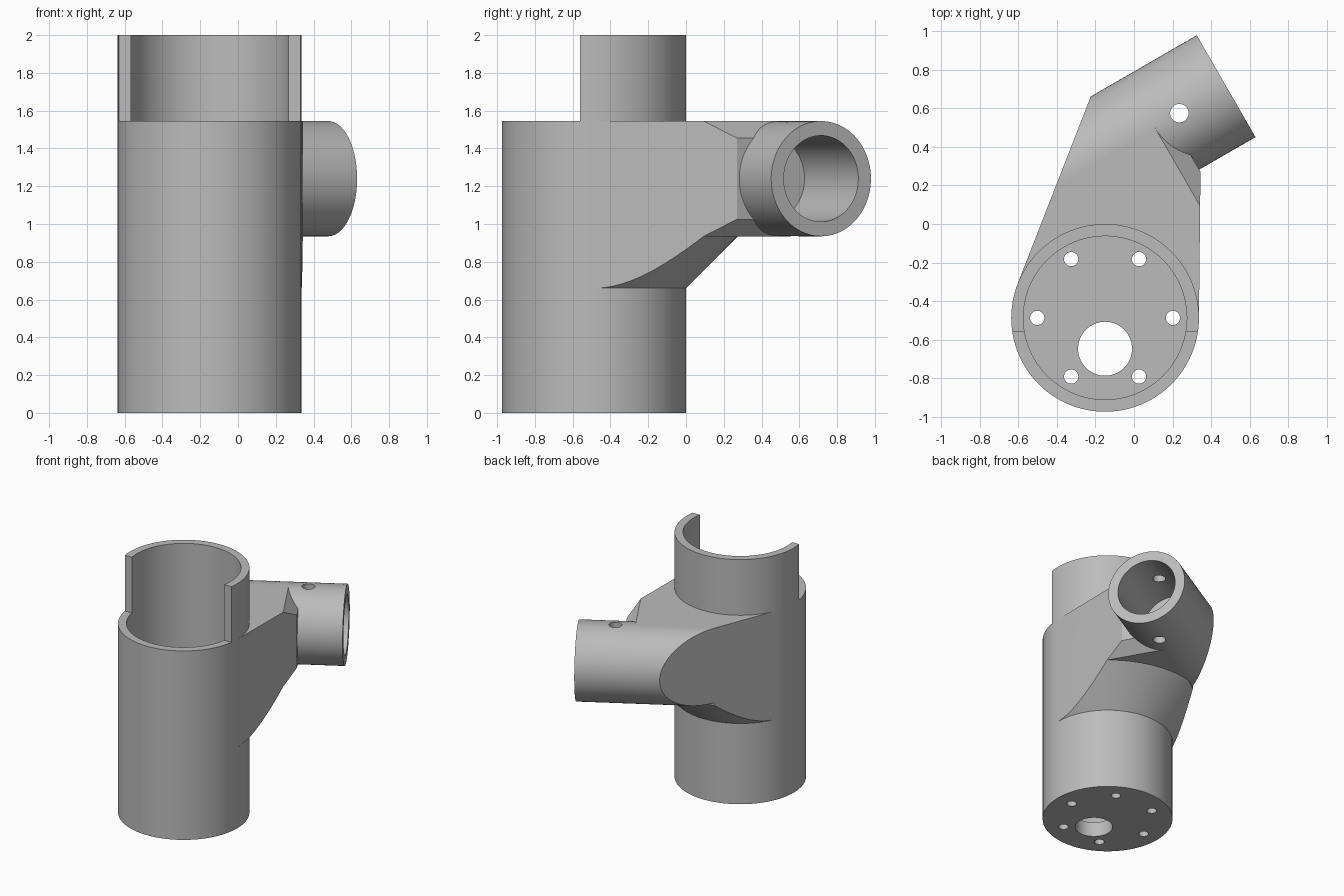
import bpy, bmesh
from math import sin, cos, acos, atan2, radians
from mathutils import Vector, Matrix

cube = bpy.data.objects.get("Cube")
if cube:
    bpy.data.objects.remove(cube, do_unlink=True)

# Main dimensions
CENTRE = Vector((-0.15, -0.487, 0))
R, BORE, RIM_Z, TOP_Z, FLOOR = 0.487, 0.424, 1.545, 2.0, 0.12
TUBE_R, TUBE_BORE = 0.305, 0.228
ARM_Z = RIM_Z - 2 * TUBE_R
AXIS = Vector((cos(radians(30)), sin(radians(30)), 0))
TUBE_END = Vector((0.478, 0.715, RIM_Z - TUBE_R))
UP = Vector((0, 0, 1))

grey = bpy.data.materials.new("plain_grey")
grey.use_nodes = True
grey.diffuse_color = (0.5, 0.5, 0.5, 1)
grey.node_tree.nodes["Principled BSDF"].inputs["Base Color"].default_value = (0.5, 0.5, 0.5, 1)


def finish(name, bm):
    bmesh.ops.recalc_face_normals(bm, faces=bm.faces)
    mesh = bpy.data.meshes.new(name)
    bm.to_mesh(mesh)
    bm.free()
    mesh.materials.append(grey)
    obj = bpy.data.objects.new(name, mesh)
    bpy.context.collection.objects.link(obj)
    return obj


def slice_off(bm, point, normal):
    """Remove everything on the normal side of a plane and cap the cut."""
    geom = bm.verts[:] + bm.edges[:] + bm.faces[:]
    cut = bmesh.ops.bisect_plane(bm, geom=geom, plane_co=point, plane_no=normal, clear_outer=True)
    edges = [e for e in cut["geom_cut"] if isinstance(e, bmesh.types.BMEdge)]
    bmesh.ops.contextual_create(bm, geom=edges)


def rod(start, end, r1, r2=None, segments=96):
    bm = bmesh.new()
    span = Vector(end) - Vector(start)
    turn = span.to_track_quat("Z", "Y").to_matrix().to_4x4()
    bmesh.ops.create_cone(bm, cap_ends=True, segments=segments, radius1=r1,
                          radius2=r1 if r2 is None else r2, depth=span.length,
                          matrix=Matrix.Translation(Vector(start) + span / 2) @ turn)
    return bm


def prism(points, z0, z1):
    bm = bmesh.new()
    face = bm.faces.new([bm.verts.new((p.x, p.y, z0)) for p in points])
    new = bmesh.ops.extrude_face_region(bm, geom=[face])["geom"]
    bmesh.ops.translate(bm, vec=UP * (z1 - z0), verts=[v for v in new if isinstance(v, bmesh.types.BMVert)])
    return bm


def boolean(target, tool, operation):
    mod = target.modifiers.new(operation.lower(), "BOOLEAN")
    mod.operation, mod.solver, mod.object = operation, "EXACT", tool
    bpy.context.view_layer.objects.active = target
    bpy.ops.object.modifier_apply(modifier=mod.name)
    bpy.data.objects.remove(tool, do_unlink=True)


def drill(target, x, y, z0, z1, r, segments=32):
    boolean(target, finish("drill", rod((x, y, z0), (x, y, z1), r, segments=segments)), "DIFFERENCE")


# Slanted back wall of the arm, tangent to the main cylinder
corner = TUBE_END - AXIS * 0.635 + UP.cross(AXIS) * TUBE_R
reach = corner - CENTRE
reach.z = 0
angle = atan2(reach.y, reach.x) + acos(R / reach.length)
wall_normal = Vector((cos(angle), sin(angle), 0))
tangent = CENTRE + wall_normal * R

# Plan outline of the arm
along = (tangent - TUBE_END).dot(wall_normal) / AXIS.dot(wall_normal)
axis_start = TUBE_END + AXIS * along
elbow = Vector((0.345, 0.27, 0))
axis_stop = TUBE_END + AXIS * (elbow - TUBE_END).dot(AXIS)
plan = [CENTRE, tangent, axis_start, axis_stop, elbow, CENTRE + Vector((R, 0, 0))]

# Main cylinder with the half shell standing above the rim
body = finish("housing", rod(CENTRE, CENTRE + UP * TOP_Z, R))
notch = [Vector((x, y, 0)) for x, y in ((-1, -2), (1, -2), (1, -0.56), (-1, -0.56))]
boolean(body, finish("notch", prism(notch, RIM_Z, TOP_Z + 0.2)), "DIFFERENCE")

# Arm block with chamfered end edges
bm = prism(plan, ARM_Z, RIM_Z)
chamfer = axis_stop - AXIS * 0.09
for z, side in ((RIM_Z, 1), (ARM_Z, -1)):
    slice_off(bm, Vector((chamfer.x, chamfer.y, z)), AXIS + UP * side)
boolean(body, finish("arm", bm), "UNION")

# Conical gusset under the arm
rise = 0.275
gusset = finish("gusset", rod(CENTRE + UP * (ARM_Z - rise), CENTRE + UP * ARM_Z, R, R + rise))
boolean(gusset, finish("gusset_limit", prism(plan, ARM_Z - 0.5, ARM_Z + 0.1)), "INTERSECT")
boolean(body, gusset, "UNION")

# Side tube trimmed by the slanted wall
bm = rod(TUBE_END - AXIS * 1.6, TUBE_END, TUBE_R)
slice_off(bm, tangent, wall_normal)
inner = -(UP.cross(AXIS))
boolean(body, finish("side_tube", bm), "UNION")

# Bores
boolean(body, finish("main_bore", rod(CENTRE + UP * FLOOR, CENTRE + UP * 2.2, BORE)), "DIFFERENCE")
boolean(body, finish("tube_bore", rod(TUBE_END - AXIS * 0.57, TUBE_END + AXIS * 0.1, TUBE_BORE)), "DIFFERENCE")

# Floor holes and the cross pin hole through the tube
drill(body, CENTRE.x, CENTRE.y - 0.16, -0.1, 0.3, 0.14, 64)
for i in range(6):
    a = radians(60 * i)
    drill(body, CENTRE.x + 0.352 * cos(a), CENTRE.y + 0.352 * sin(a), -0.1, 0.3, 0.037)
pin = TUBE_END - AXIS * 0.28
drill(body, pin.x, pin.y, 0.8, 1.7, 0.048)

# Smooth curved walls, crisp edges
bpy.ops.object.select_all(action="DESELECT")
body.select_set(True)
bpy.context.view_layer.objects.active = body
bpy.ops.object.shade_smooth_by_angle(angle=radians(20))
weighted = body.modifiers.new("weighted_normals", "WEIGHTED_NORMAL")
weighted.keep_sharp = True
